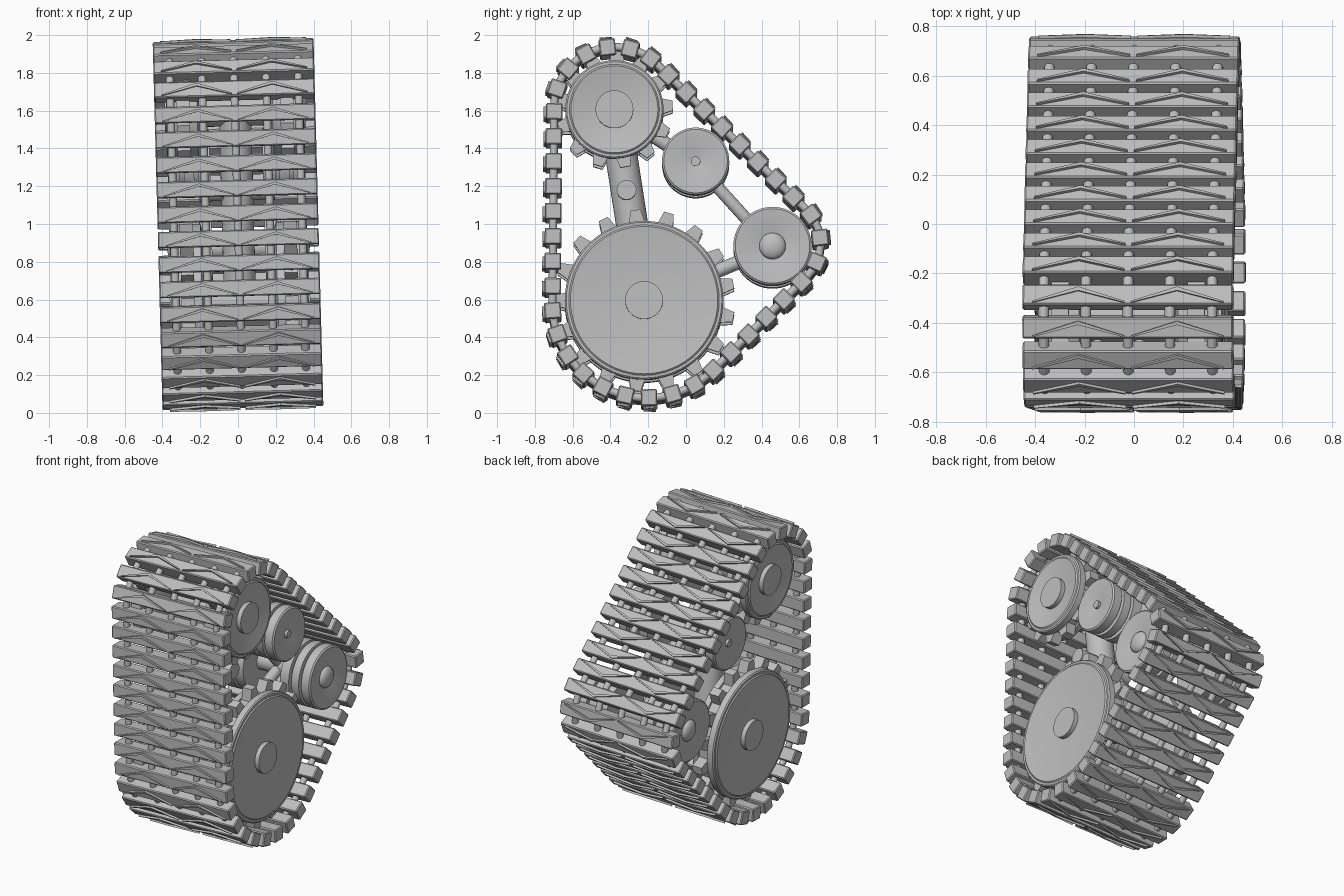
import bpy, bmesh
from math import sin, cos, pi, acos, atan2, hypot, radians
from mathutils import Matrix, Vector

if "Cube" in bpy.data.objects:
    bpy.data.objects.remove(bpy.data.objects["Cube"])

steel = bpy.data.materials.new("plain grey metal")
steel.use_nodes = True
GREY = (0.52, 0.52, 0.52, 1)
steel.diffuse_color = GREY
steel.node_tree.nodes["Principled BSDF"].inputs["Base Color"].default_value = GREY

parts = []


def add(name, bm, loc=(0, 0, 0), smooth=True, mirror=False):
    """Turn a bmesh into a finished part."""
    bmesh.ops.recalc_face_normals(bm, faces=bm.faces)
    me = bpy.data.meshes.new(name)
    bm.to_mesh(me)
    bm.free()
    me.materials.append(steel)
    ob = bpy.data.objects.new(name, me)
    bpy.context.collection.objects.link(ob)
    ob.location = loc
    if smooth:
        bpy.ops.object.select_all(action='DESELECT')
        ob.select_set(True)
        bpy.context.view_layer.objects.active = ob
        bpy.ops.object.shade_smooth_by_angle(angle=radians(30))
    if mirror:
        ob.modifiers.new("both_sides", 'MIRROR').use_axis[0] = True
    parts.append(ob)
    return ob


def copy_part(ob, name, matrix):
    dup = bpy.data.objects.new(name, ob.data)
    bpy.context.collection.objects.link(dup)
    dup.matrix_basis = matrix
    parts.append(dup)


def rod(name, a, b, r, sides=24):
    """Cylinder between two points."""
    a, b = Vector(a), Vector(b)
    d = b - a
    m = Matrix.Translation((a + b) / 2) @ d.to_track_quat('Z', 'Y').to_matrix().to_4x4()
    bm = bmesh.new()
    bmesh.ops.create_cone(bm, cap_ends=True, segments=sides, radius1=r, radius2=r,
                          depth=d.length, matrix=m)
    return add(name, bm)


def lathe(name, profile, loc):
    """Spin (x, radius) points about the wheel axle, mirrored to both sides."""
    bm = bmesh.new()
    vs = [bm.verts.new((x, 0, r)) for x, r in profile]
    es = [bm.edges.new(p) for p in zip(vs, vs[1:])]
    bmesh.ops.spin(bm, geom=vs + es, cent=(0, 0, 0), axis=(1, 0, 0),
                   angle=2 * pi, steps=64)
    bmesh.ops.remove_doubles(bm, verts=bm.verts, dist=0.0004)
    add(name, bm, loc, mirror=True)


def prism(bm, outline, offset):
    """Extrude a flat outline by an offset vector."""
    f = bm.faces.new([bm.verts.new(p) for p in outline])
    ext = bmesh.ops.extrude_face_region(bm, geom=[f], use_keep_orig=True)
    bmesh.ops.translate(bm, vec=offset,
                        verts=[v for v in ext["geom"] if isinstance(v, bmesh.types.BMVert)])


def sprocket(name, loc, teeth, root, tip, phase):
    pts = []
    for i in range(teeth):
        a = radians(phase) + 2 * pi * i / teeth
        for r, w in ((root, -0.045), (tip, -0.026), (tip, 0.026), (root, 0.045)):
            pts.append((0.24, r * cos(a + w / r), r * sin(a + w / r)))
    bm = bmesh.new()
    prism(bm, pts, (0.07, 0, 0))
    add(name, bm, loc, smooth=False, mirror=True)


# Axle centres as (y, z)
TOP, MID, REAR, LOW = (-0.377, 1.586), (0.053, 1.311), (0.46, 0.862), (-0.22, 0.575)


def at(c, x=0):
    return (x, c[0], c[1])


# Sprocket wheels: dished discs with a hub
def disc_profile(r, hub):
    return [(0.372, 0), (0.372, hub), (0.342, hub), (0.347, r * 0.55), (0.364, r - 0.03),
            (0.357, r - 0.022), (0.357, r - 0.008), (0.35, r), (0.31, r), (0.31, r - 0.03),
            (0.24, r - 0.03), (0.24, r), (0.2, r), (0.19, r - 0.03), (0.18, 0.1), (0.18, 0)]


lathe("upper_wheel", disc_profile(0.26, 0.1), at(TOP))
lathe("lower_wheel", disc_profile(0.42, 0.1), at(LOW))
sprocket("upper_sprocket", at(TOP), 13, 0.245, 0.31, 4)
sprocket("lower_sprocket", at(LOW), 17, 0.405, 0.482, 53)


# Idler rollers: grooved drums
def roller_profile(r, hub):
    pts = [(0.342, hub[-1][1]), (0.365, r - 0.022), (0.365, r - 0.01), (0.357, r)]
    for x in (0.3, 0.225):
        pts += [(x, r), (x, r - 0.03), (x - 0.02, r - 0.03), (x - 0.02, r)]
    return hub + pts + [(0.14, r), (0.14, 0)]


dome = [(0.342 + 0.035 * cos(t * pi / 12), 0.07 * sin(t * pi / 12)) for t in range(7)]
lathe("rear_roller", roller_profile(0.207, dome), at(REAR))
lathe("middle_roller", roller_profile(0.178, [(0.36, 0), (0.36, 0.025)]), at(MID))

# Axles and frame
for label, c, r in (("upper", TOP, 0.08), ("middle", MID, 0.05),
                    ("rear", REAR, 0.06), ("lower", LOW, 0.09)):
    rod(label + "_axle", at(c, -0.2), at(c, 0.2), r)
rod("main_strut", at(TOP), at(LOW), 0.085, 32)
rod("strut_boss", (-0.2, -0.313, 1.164), (0.2, -0.313, 1.164), 0.052)
rod("upper_arm", at(TOP), at(MID), 0.037)
rod("rear_arm", at(MID), at(REAR), 0.033)
rod("lower_arm", at(REAR), at(LOW), 0.037)

# Track path: belt wrapped around three circles, front going up.
# The last value packs links a little tighter around a bend.
circles = [(-0.375, 1.595, 0.321, 1.09), (0.46, 0.876, 0.253, 1.0), (-0.207, 0.556, 0.498, 1.045)]


def tangent_angle(a, b):
    dy, dz = b[0] - a[0], b[1] - a[1]
    return atan2(dz, dy) + acos((a[2] - b[2]) / hypot(dy, dz))


path, weights = [], []
for i, c in enumerate(circles):
    start = tangent_angle(circles[i - 1], c)
    sweep = (start - tangent_angle(c, circles[(i + 1) % 3])) % (2 * pi)
    for k in range(61):
        a = start - sweep * k / 60
        path.append(Vector((0, c[0] + c[2] * cos(a), c[1] + c[2] * sin(a))))
        weights.append(c[3] if k < 60 else 1)
path.append(path[0])
lengths = [(q - p).length * w for p, q, w in zip(path, path[1:], weights)]
total = sum(lengths)


def belt_point(s):
    s %= total
    for p, q, d in zip(path, path[1:], lengths):
        if s <= d and d > 0:
            return p.lerp(q, s / d)
        s -= d
    return path[0]


def belt_frame(s):
    """Local y runs along the belt and local z points outward."""
    t = (belt_point(s + 0.02) - belt_point(s - 0.02)).normalized()
    x = Vector((1, 0, 0))
    m = Matrix((x, t, x.cross(t))).transposed().to_4x4()
    m.translation = belt_point(s)
    return m


# Track pad: chamfered bar with two chevron ribs
bm = bmesh.new()
bmesh.ops.create_cube(bm, size=1, matrix=Matrix.Diagonal((0.852, 0.086, 0.088, 1)))
bmesh.ops.bevel(bm, geom=bm.edges[:], offset=0.006, segments=1, affect='EDGES')
for cx in (-0.2, 0.2):
    low, high, w, band = -0.036, 0.014, 0.187, 0.016
    prism(bm, [(cx - w, low, 0.04), (cx, high, 0.04), (cx + w, low, 0.04),
               (cx + w, low + 0.006, 0.04), (cx, high + band, 0.04),
               (cx - w, low + 0.006, 0.04)], (0, 0, 0.016))
pad = add("track_pad_1", bm, smooth=False)

# Link pins: five short rods bridging neighbouring pads
bm = bmesh.new()
for i in range(-2, 3):
    bmesh.ops.create_cone(bm, cap_ends=True, segments=16, radius1=0.021, radius2=0.021, depth=0.09,
                          matrix=Matrix.Translation((i * 0.17, 0, 0)) @ Matrix.Rotation(pi / 2, 4, 'X'))
pins = add("link_pins_1", bm)

LINKS = 40
pitch = total / LINKS
for i in range(LINKS):
    s = i * pitch - 0.024
    if i == 0:
        pad.matrix_basis = belt_frame(s)
        pins.matrix_basis = belt_frame(s + pitch / 2)
    else:
        copy_part(pad, f"track_pad_{i + 1}", belt_frame(s))
        copy_part(pins, f"link_pins_{i + 1}", belt_frame(s + pitch / 2))

# Lean the whole assembly slightly sideways
lean = (Matrix.Translation((0, -0.002, 1.002)) @ Matrix.Rotation(-0.0268, 4, 'Y')
        @ Matrix.Translation((0, 0, -0.99)))
for ob in parts:
    ob.matrix_basis = lean @ ob.matrix_basis
